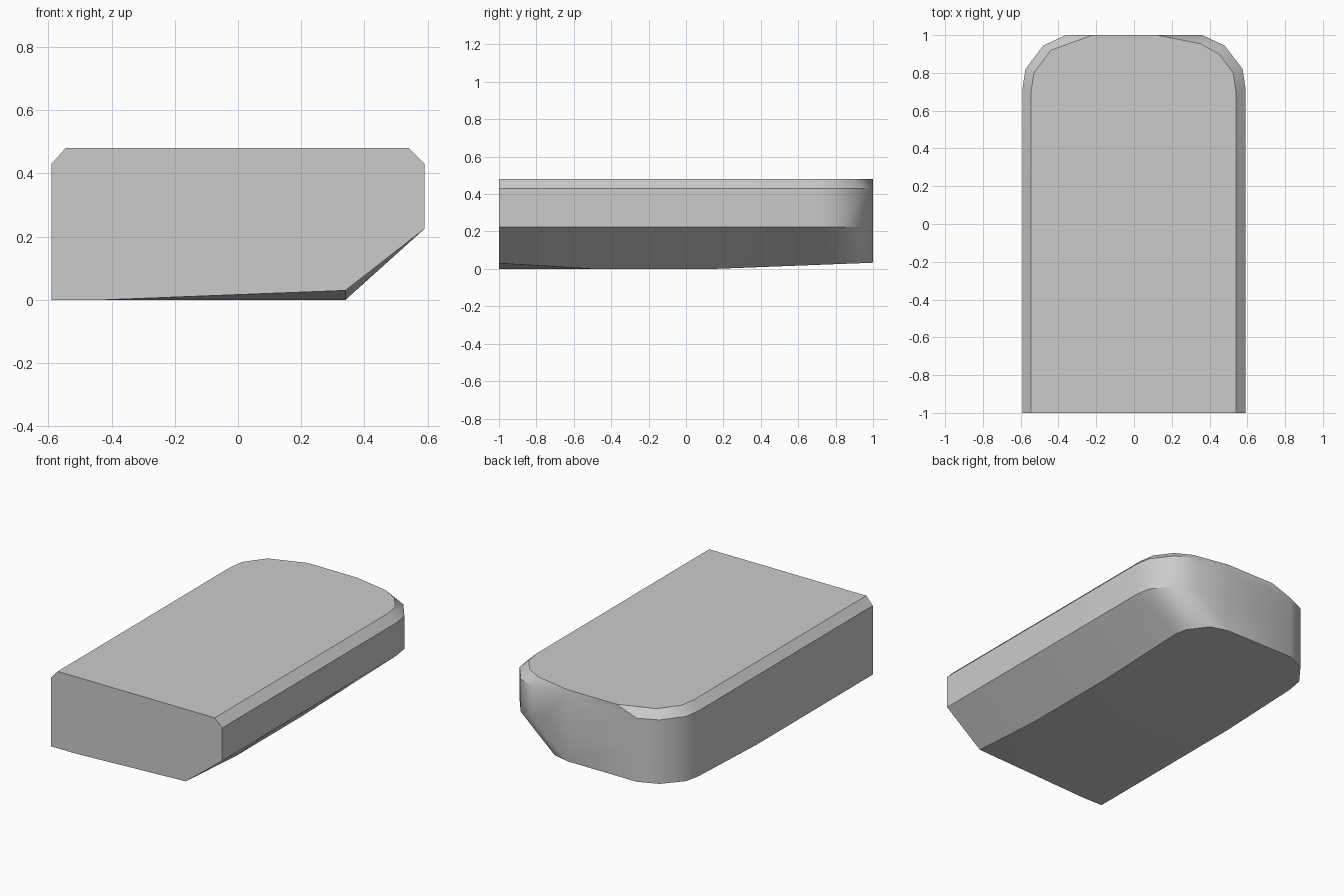
import bpy
import bmesh
import math

cube = bpy.data.objects.get("Cube")
if cube:
    bpy.data.objects.remove(cube, do_unlink=True)

# Plain grey material
grey = bpy.data.materials.new("light_grey")
grey.use_nodes = True
colour = (0.6, 0.6, 0.6, 1)
grey.diffuse_color = colour
grey.node_tree.nodes["Principled BSDF"].inputs["Base Color"].default_value = colour

BEND_FRONT, BEND_BACK = -0.5, 0.15


def side(x, corner):
    """Straight side from the front, followed by the rounded rear corner."""
    return [(x, y) for y in (-1, BEND_FRONT, BEND_BACK)] + corner


# Rounded outline halves, front to back
outer_left = side(0.59, [(0.59, 0.72), (0.575, 0.82), (0.48, 0.945), (0.36, 1), (0.12, 1)])
outer_right = side(-0.59, [(-0.59, 0.72), (-0.575, 0.82), (-0.48, 0.945), (-0.36, 1)])
top_left = side(0.54, [(0.54, 0.7), (0.525, 0.8), (0.45, 0.9), (0.35, 0.955), (0.12, 1)])
top_right = side(-0.545, [(-0.545, 0.7), (-0.53, 0.8), (-0.44, 0.92), (-0.22, 1)])
base_left = side(0.34, [(0.34, 0.78), (0.32, 0.86), (0.23, 0.97), (0.12, 1), (0.12, 1)])


def base_height(x, y):
    """Underside lifts gently at the back and at the front left corner."""
    back = 0.033 * (y - BEND_BACK) / (1 - BEND_BACK)
    front = 0.03 * ((x + 0.43) / 0.77 - (y + 1) / (BEND_FRONT + 1))
    return max(0, back, front)


bm = bmesh.new()


def ring(left, right, height):
    return [bm.verts.new((x, y, height(x, y))) for x, y in left + right[::-1]]


base = ring(base_left, outer_right, base_height)
waist = ring(outer_left, outer_right, lambda x, y: 0.225)
shoulder = ring(outer_left, outer_right, lambda x, y: 0.43)
top = ring(top_left, top_right, lambda x, y: 0.48)

# Walls, with the front end closed as one flat face
for low, high in ((base, waist), (waist, shoulder), (shoulder, top)):
    for i in range(len(low) - 1):
        bm.faces.new((low[i], low[i + 1], high[i + 1], high[i]))
front_low = bm.verts.new((-0.43, -1, 0))
rings = (base, waist, shoulder, top)
bm.faces.new([r[0] for r in rings] + [r[-1] for r in rings[::-1]] + [front_low])

# Top and the folded underside
bm.faces.new(top)
bm.faces.new(base[2:-2][::-1])
bm.faces.new((front_low, base[1], base[0]))
bm.faces.new((front_low, base[-1], base[-2], base[-3], base[2], base[1]))

bmesh.ops.remove_doubles(bm, verts=bm.verts, dist=0.0001)
bmesh.ops.recalc_face_normals(bm, faces=bm.faces)

mesh = bpy.data.meshes.new("rounded_block")
bm.to_mesh(mesh)
bm.free()
mesh.materials.append(grey)
block = bpy.data.objects.new("rounded_block", mesh)
bpy.context.collection.objects.link(block)

bpy.ops.object.select_all(action="DESELECT")
block.select_set(True)
bpy.context.view_layer.objects.active = block
bpy.ops.object.shade_smooth_by_angle(angle=math.radians(35))
